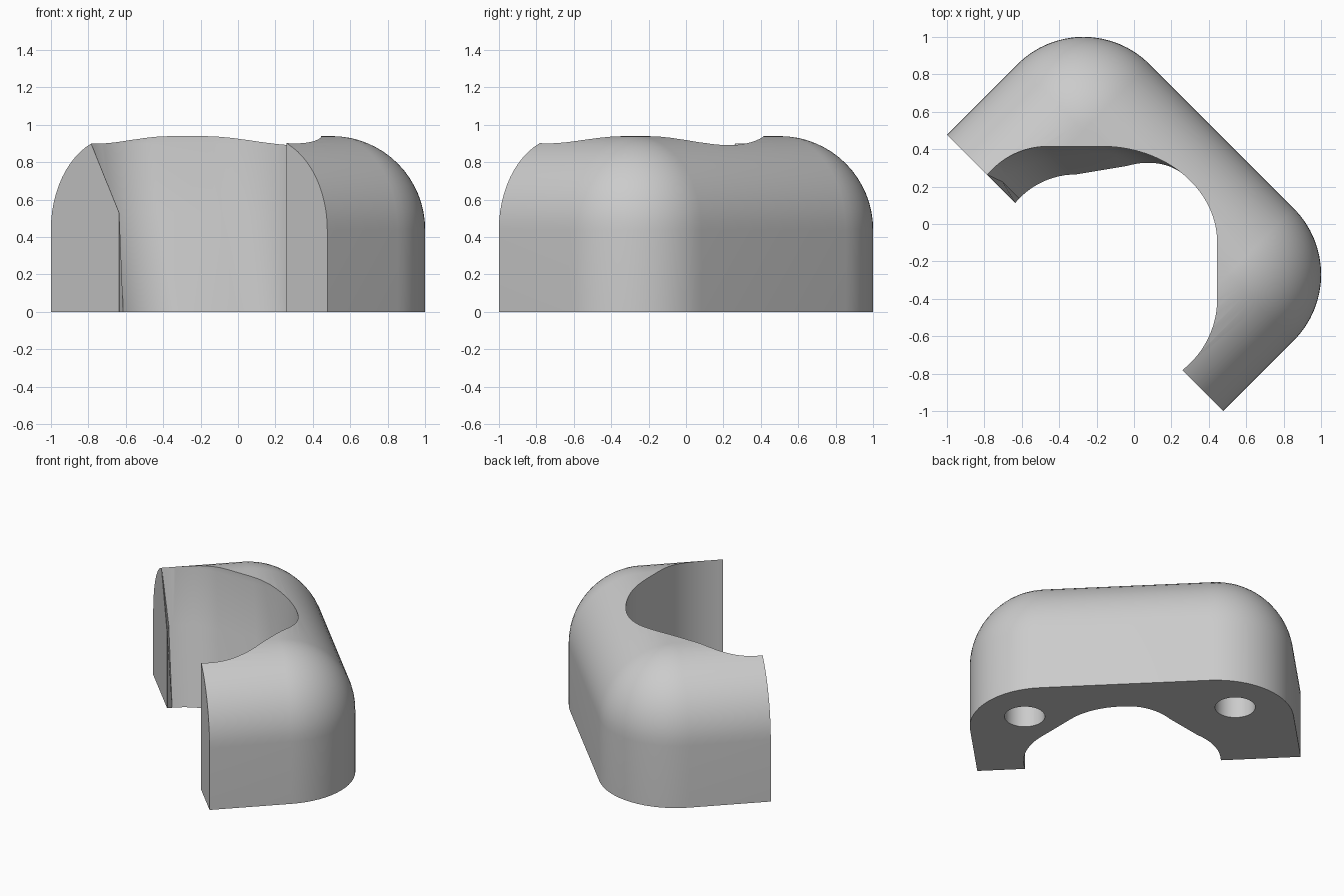
import bpy, bmesh, math
from mathutils import Vector

cube = bpy.data.objects.get("Cube")
if cube:
    bpy.data.objects.remove(cube, do_unlink=True)

S = math.sqrt(0.5)
HALF, BACK, FRONT, R, SHOULDER = 1.045, 0.663, -0.37, 0.5, 0.44

grey = bpy.data.materials.new("plain grey")
grey.use_nodes = True
grey.diffuse_color = (0.6, 0.6, 0.6, 1)
grey.node_tree.nodes["Principled BSDF"].inputs["Base Color"].default_value = (0.6, 0.6, 0.6, 1)


def to_xy(u, v):
    """Turn length/depth coordinates by 45 degrees."""
    return ((u + v) * S, (v - u) * S)


def loft(name, rings):
    """Closed solid through matching rings of points, capped at both ends."""
    bm = bmesh.new()
    rows = [[bm.verts.new(p) for p in ring] for ring in rings]
    n = len(rows[0])
    for a, b in zip(rows, rows[1:]):
        for i in range(n):
            j = (i + 1) % n
            bm.faces.new((a[i], a[j], b[j], b[i]))
    bm.faces.new(rows[0][::-1])
    bm.faces.new(rows[-1])
    bmesh.ops.remove_doubles(bm, verts=bm.verts, dist=1e-4)
    bmesh.ops.recalc_face_normals(bm, faces=bm.faces)
    mesh = bpy.data.meshes.new(name)
    bm.to_mesh(mesh)
    bm.free()
    mesh.materials.append(grey)
    ob = bpy.data.objects.new(name, mesh)
    bpy.context.collection.objects.link(ob)
    return ob


def outline(r, z):
    """Outer plan with corner radius r around fixed corner centres."""
    cu, cv = HALF - R, BACK - R
    pts = [(cu + r, FRONT)]
    for side, start in ((1, 0), (-1, 90)):
        for k in range(17):
            a = math.radians(start + 90 * k / 16)
            pts.append((side * cu + r * math.cos(a), cv + r * math.sin(a)))
    pts.append((-cu - r, FRONT))
    return [(*to_xy(u, v), z) for u, v in pts]


# Body: straight wall, then rounded shoulder up to the flat top
rings = [outline(R, 0)]
for k in range(17):
    t = math.pi / 2 * k / 16
    rings.append(outline(R * math.cos(t), SHOULDER + R * math.sin(t)))
body = loft("bracket_body", rings)


def arc(cx, cy, rx, ry, a0, a1, n):
    for k in range(n + 1):
        a = math.radians(a0 + (a1 - a0) * k / n)
        yield Vector((cx + rx * math.cos(a), cy + ry * math.sin(a)))


# Inner opening: upper edge, with the lower edge pushed inward on one side
top, low = [], []
for p in arc(-0.46, -0.008, 0.423, 0.423, 140, 90, 12):
    top.append(p)
    low.append(p + Vector((0.15, -0.15)))
for k, p in enumerate(arc(-0.17, -0.1, 0.615, 0.515, 90, 0, 28)):
    fade = max(0, 1 - k / 14)
    top.append(p)
    low.append(p + fade * Vector((0.13, -0.105)))
for p in arc(-0.038, -0.4, 0.483, 0.483, 0, -52, 12):
    top.append(p)
    low.append(p)
mid = [t.lerp(b, 0.41) for t, b in zip(top, low)]
mid[0] = low[0]
out = Vector((-0.23, -0.23))


def opening(pts, z):
    return [(p.x, p.y, z) for p in [pts[0] + out] + pts + [pts[-1] + out]]


cutters = [loft("opening_cutter", [opening(low, -0.1), opening(low, 0), opening(mid, 0.53),
                                   opening(top, 0.9), opening(top, 1.1)])]

# Screw holes in the underside
for side in (-1, 1):
    x, y = to_xy(side * 0.68, 0.3)
    circle = list(arc(x, y, 0.13, 0.13, 0, 348.75, 31))
    cutters.append(loft("hole_cutter", [[(p.x, p.y, z) for p in circle] for z in (-0.1, 0.5)]))

bpy.ops.object.select_all(action='DESELECT')
bpy.context.view_layer.objects.active = body
body.select_set(True)
for c in cutters:
    c.hide_render = True
    mod = body.modifiers.new("cut", 'BOOLEAN')
    mod.operation, mod.solver, mod.object = 'DIFFERENCE', 'EXACT', c
    bpy.ops.object.modifier_apply(modifier=mod.name)
    bpy.data.objects.remove(c, do_unlink=True)
bpy.ops.object.shade_smooth_by_angle(angle=math.radians(30))
